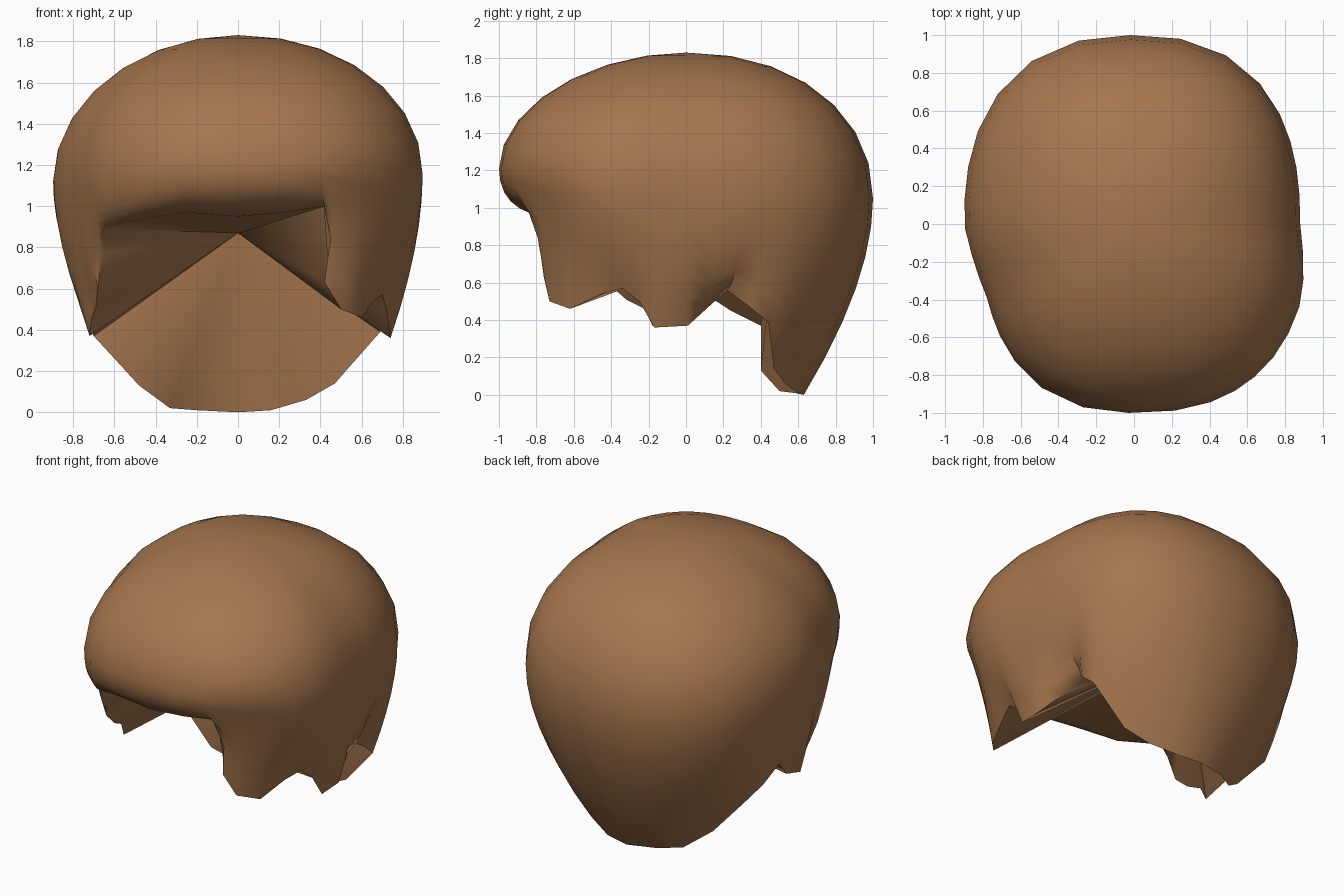
import bpy, bmesh
from math import atan2, cos, sin, pi, radians
from mathutils import Vector

cube = bpy.data.objects.get("Cube")
if cube:
    bpy.data.objects.remove(cube, do_unlink=True)

# Ragged lower hairline, from the middle of the fringe round by the left side
HAIRLINE = [
    (0, -.75, .95), (.22, -.75, .97), (.42, -.76, 1),             # fringe
    (.42, -.76, .63), (.5, -.73, .5), (.6, -.62, .46),            # left sideburn
    (.66, -.45, .54), (.7, -.34, .57), (.72, -.25, .5),
    (.74, -.17, .36), (.74, .01, .37), (.65, .12, .47),           # left ear lock
    (.55, .22, .56), (.7, .34, .47), (.69, .44, .39),
    (.47, .47, .14), (.33, .53, .06), (.16, .6, .01), (0, .63, 0),  # nape
    (-.2, .58, .01), (-.33, .5, .02), (-.48, .4, .13), (-.7, .4, .37),
    (-.74, .24, .45), (-.76, .1, .54), (-.73, -.02, .42),         # right ear lock
    (-.72, -.18, .37), (-.71, -.22, .46), (-.69, -.32, .51),
    (-.68, -.42, .6), (-.66, -.47, .77),
    (-.65, -.53, .89), (-.5, -.7, .93), (-.25, -.75, .97),        # fringe
]
RIMS = [Vector(p) for p in HAIRLINE]
CROWN = Vector((0, 0, 1.83))
HOLLOW = Vector((0, .48, .87))
UPPER, LOWER = 7, 6


def strand_angles():
    """Direction of each strand, evened out so the dome stays smooth."""
    angles = [atan2(r.x / .9, -r.y) % (2 * pi) for r in RIMS]
    for _ in range(4):
        before = [angles[-1] - 2 * pi] + angles[:-1]
        after = angles[1:] + [angles[0] + 2 * pi]
        angles = [(p + 2 * a + n) / 4 for p, a, n in zip(before, angles, after)]
    return angles


def strand(rim, angle):
    """Points from just below the crown, over the widest part, to the rim."""
    # Widest outline: a rounded oblong whose front leans to the left
    c, s = sin(angle), -cos(angle)
    r = (abs(c) ** 2.4 + abs(s) ** 2.4) ** (-1 / 2.4)
    lean = (.07 - .02 * c) * abs(c) * min(1, max(0, -2.5 * r * s))
    wide = Vector(((.89 - .01 * c) * r * c + lean, r * s, 1.13 - .08 * s))

    # Dome, fuller at the back and left
    power = .995 - .05 * s - .03 * c
    points = []
    for i in range(1, UPPER + 1):
        a = i / UPPER * pi / 2
        out, up = sin(a) ** power, max(0, cos(a)) ** power
        points.append(Vector((wide.x * out, wide.y * out,
                              wide.z + (CROWN.z - wide.z) * up)))

    # Lower curve: rolled fringe, tucked sideburn, sloping sides and back
    sideburn = rim.y < -.55 and rim.z < .7
    fringe = rim.y < -.5 and not sideburn
    notch = rim.x > .5 and .1 < rim.y < .3
    bend = wide.lerp(rim, .65 if sideburn else 0)
    bend.z = wide.z + (rim.z - wide.z) * (.85 if fringe or notch else .42)
    for i in range(1, LOWER + 1):
        t = i / LOWER
        points.append(wide.lerp(bend, t).lerp(bend.lerp(rim, t), t))
    return points


# Hair shell with a hollow underside
bm = bmesh.new()
crown = bm.verts.new(CROWN)
hollow = bm.verts.new(HOLLOW)
strands = [[bm.verts.new(p) for p in strand(rim, angle)]
           for rim, angle in zip(RIMS, strand_angles())]
for a, b in zip(strands, strands[1:] + strands[:1]):
    bm.faces.new((crown, a[0], b[0]))
    for i in range(len(a) - 1):
        bm.faces.new((a[i], a[i + 1], b[i + 1], b[i]))
    bm.faces.new((a[-1], hollow, b[-1]))
bmesh.ops.recalc_face_normals(bm, faces=bm.faces)

mesh = bpy.data.meshes.new("hair")
bm.to_mesh(mesh)
bm.free()
hair = bpy.data.objects.new("hair", mesh)
bpy.context.collection.objects.link(hair)

# Brown hair colour
brown = bpy.data.materials.new("brown_hair")
brown.use_nodes = True
brown.diffuse_color = (.38, .18, .075, 1)
shader = next(n for n in brown.node_tree.nodes if n.type == 'BSDF_PRINCIPLED')
shader.inputs["Base Color"].default_value = brown.diffuse_color
mesh.materials.append(brown)

bpy.ops.object.select_all(action='DESELECT')
hair.select_set(True)
bpy.context.view_layer.objects.active = hair
bpy.ops.object.shade_smooth_by_angle(angle=radians(50))
